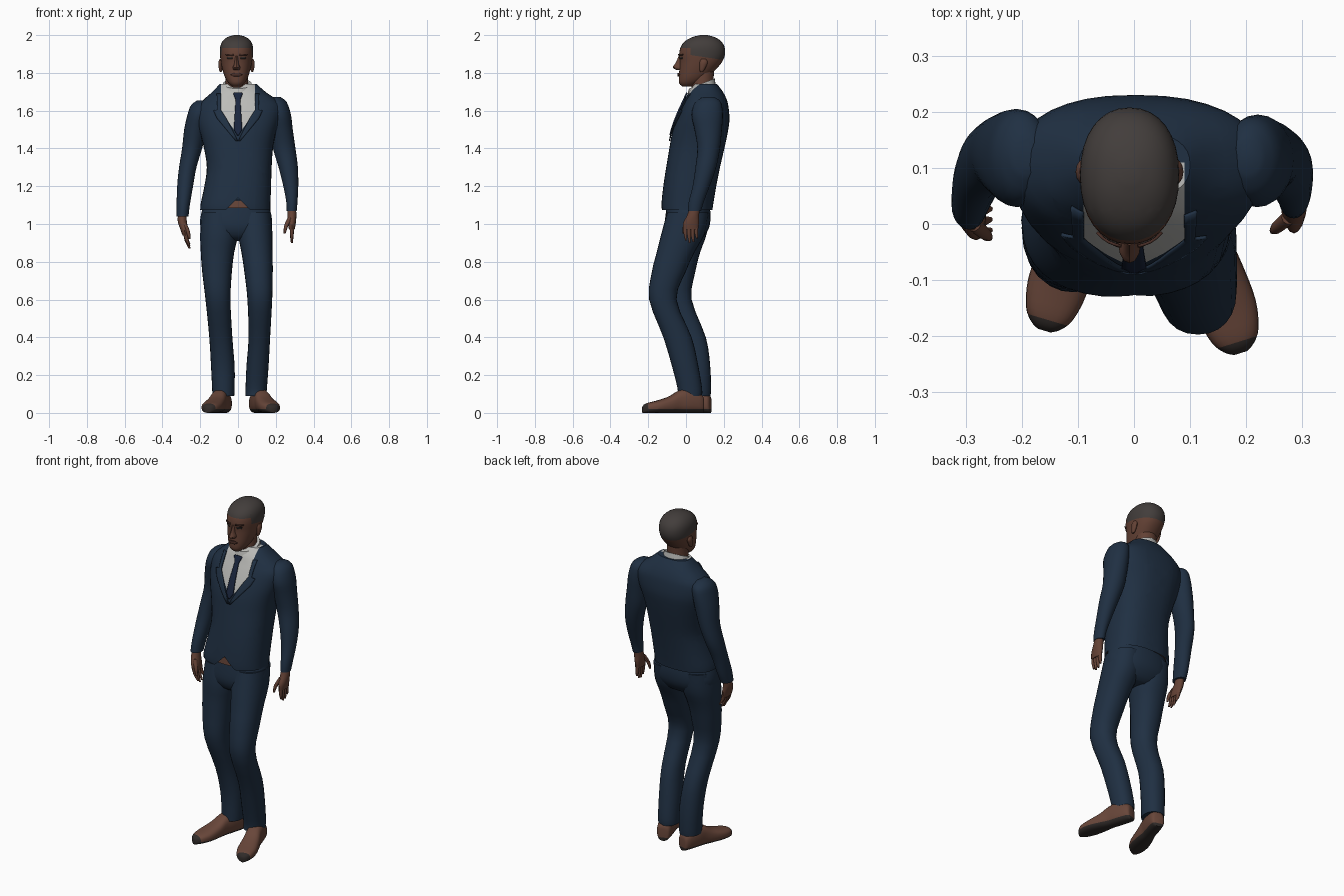
import bpy, bmesh, math
from mathutils import Matrix, Vector
from mathutils.bvhtree import BVHTree


def material(name, r, g, b):
    m = bpy.data.materials.new(name)
    m.diffuse_color = (r, g, b, 1)
    return m


SUIT = material("navy suit", 0.014, 0.029, 0.055)
TIE = material("dark navy tie", 0.010, 0.018, 0.045)
SHIRT = material("white shirt", 0.50, 0.50, 0.48)
SKIN = material("brown skin", 0.125, 0.053, 0.035)
LIPS = material("dark brown skin", 0.065, 0.027, 0.02)
HAIR = material("grey black hair", 0.055, 0.047, 0.044)
SHOE = material("brown leather", 0.14, 0.062, 0.042)
SOLE = material("dark sole", 0.03, 0.024, 0.022)


def finish(name, bm, mat):
    bmesh.ops.recalc_face_normals(bm, faces=bm.faces[:])
    me = bpy.data.meshes.new(name)
    bm.to_mesh(me)
    bm.free()
    me.materials.append(mat)
    ob = bpy.data.objects.new(name, me)
    bpy.context.collection.objects.link(ob)
    return ob


def smooth_rings(rings, sub):
    """Catmull-Rom between rings of (z, x0, x1, y0, y1)."""
    out = []
    for i in range(len(rings) - 1):
        a, b, c, d = (rings[max(i - 1, 0)], rings[i], rings[i + 1],
                      rings[min(i + 2, len(rings) - 1)])
        for k in range(sub):
            t = k / sub
            out.append([0.5 * (2 * q + (r - p) * t + (2 * p - 5 * q + 4 * r - s) * t * t
                               + (3 * q - p - 3 * r + s) * t ** 3)
                        for p, q, r, s in zip(a, b, c, d)])
    return out + [rings[-1]]


def loft(name, rings, mat, n=24, power=2.0, sub=3, matrix=None, caps=True):
    bm = bmesh.new()
    loops = []
    for z, x0, x1, y0, y1 in smooth_rings(rings, sub):
        loop = []
        for i in range(n):
            a = 2 * math.pi * i / n
            c, s = math.cos(a), math.sin(a)
            u = math.copysign(abs(c) ** (2 / power), c)
            v = math.copysign(abs(s) ** (2 / power), s)
            loop.append(bm.verts.new(((x0 + x1) / 2 + u * (x1 - x0) / 2,
                                      (y0 + y1) / 2 + v * (y1 - y0) / 2, z)))
        loops.append(loop)
    for a, b in zip(loops, loops[1:]):
        for i in range(n):
            bm.faces.new((a[i], a[(i + 1) % n], b[(i + 1) % n], b[i]))
    if caps:
        bm.faces.new(loops[0])
        bm.faces.new(loops[-1])
    if matrix:
        bm.transform(matrix)
    return finish(name, bm, mat)


def paint(ob, planes, rule, mat=None):
    """Cut along planes, then recolour (or delete) the faces matching rule."""
    bm = bmesh.new()
    bm.from_mesh(ob.data)
    for co, no in planes:
        bmesh.ops.bisect_plane(bm, geom=bm.verts[:] + bm.edges[:] + bm.faces[:],
                               plane_co=co, plane_no=no)
    hit = [f for f in bm.faces if rule(f.calc_center_median())]
    if mat:
        ob.data.materials.append(mat)
        for f in hit:
            f.material_index = len(ob.data.materials) - 1
    else:
        bmesh.ops.delete(bm, geom=hit, context='FACES')
    bm.to_mesh(ob.data)
    bm.free()


def plate(name, target, rows, mat, thick=0.006, cols=4, steps=4):
    """Thin plate of rows (z, xa, xb) laid on the front of target."""
    tree = BVHTree.FromPolygons([v.co for v in target.data.vertices],
                                [tuple(p.vertices) for p in target.data.polygons])
    fine = [[p + (q - p) * k / steps for p, q in zip(a, b)]
            for a, b in zip(rows, rows[1:]) for k in range(steps)] + [rows[-1]]
    bm = bmesh.new()
    grid = []
    for z, xa, xb in fine:
        line = []
        for k in range(cols + 1):
            x = xa + (xb - xa) * k / cols
            hit = tree.ray_cast(Vector((x, -1, z)), Vector((0, 1, 0)))[0]
            line.append(bm.verts.new((x, (hit.y if hit else 0.05) - thick, z)))
        grid.append(line)
    for a, b in zip(grid, grid[1:]):
        for k in range(cols):
            bm.faces.new((a[k], a[k + 1], b[k + 1], b[k]))
    ob = finish(name, bm, mat)
    mod = ob.modifiers.new("thickness", 'SOLIDIFY')
    mod.thickness, mod.offset = thick, 0
    return ob


# Jacket body with shirt opening and parted hem
jacket = loft("jacket_body", [
    (1.075, -.200, .172, -.130, .140), (1.11, -.197, .172, -.130, .145),
    (1.20, -.178, .175, -.120, .160), (1.30, -.165, .178, -.105, .180),
    (1.40, -.180, .185, -.088, .203), (1.48, -.200, .200, -.074, .220),
    (1.55, -.215, .220, -.052, .230), (1.62, -.212, .230, -.022, .225),
    (1.66, -.180, .200, -.003, .215), (1.70, -.135, .145, .015, .195),
    (1.74, -.098, .100, .045, .165)], SUIT, n=36, power=2.4, caps=False)
bm = bmesh.new()
bm.from_mesh(jacket.data)
bmesh.ops.holes_fill(bm, edges=[e for e in bm.edges if e.is_boundary
                                and e.verts[0].co.z > 1.6])
bm.to_mesh(jacket.data)
bm.free()
paint(jacket, [((0, 0, 1.47), (s * 1.4, 0, -1)) for s in (-1, 1)]
      + [((s * .09, 0, 0), (1, 0, 0)) for s in (-1, 1)] + [((0, .11, 0), (0, 1, 0))],
      lambda c: abs(c.x) < .09 and c.y < .11 and c.z > 1.47 + 1.4 * abs(c.x), SHIRT)
paint(jacket, [((0, 0, 1.14), (s, 0, 1)) for s in (-1, 1)],
      lambda c: c.y < 0 and c.z < 1.14 - abs(c.x))
for side, s in (("right", -1), ("left", 1)):
    plate(side + "_lapel", jacket, [(1.44, 0, s * .012), (1.56, s * .062, s * .112),
                                    (1.60, s * .088, s * .130), (1.605, s * .09, s * .108),
                                    (1.69, s * .09, s * .112)], SUIT)
plate("tie", jacket, [(1.47, -.004, .004), (1.50, -.022, .022), (1.65, -.013, .013),
                      (1.66, -.013, .013), (1.69, -.025, .025), (1.695, -.02, .02)], TIE, .008)

# Neck and shirt collar, the collar sloping down to the front
loft("neck", [(1.66, -.07, .06, .03, .15), (1.74, -.066, .054, .03, .145),
              (1.83, -.066, .05, .035, .15)], SKIN)
slope = Matrix(((1, 0, 0, 0), (0, 1, 0, 0), (0, .4, 1, -.035), (0, 0, 0, 1)))
loft("shirt_collar", [(1.69, -.092, .088, .0, .160), (1.745, -.078, .072, .016, .152)],
     SHIRT, matrix=slope, sub=1)

# Head with hair, ears and face
head = loft("head", [
    (1.728, -.030, .014, -.020, .03), (1.745, -.050, .034, -.036, .07),
    (1.775, -.068, .052, -.038, .115), (1.82, -.083, .066, -.035, .160),
    (1.86, -.091, .075, -.033, .192), (1.90, -.096, .080, -.036, .207),
    (1.94, -.094, .079, -.027, .203), (1.97, -.080, .066, -.002, .183),
    (1.99, -.055, .041, .036, .150), (2.0, -.022, .008, .075, .112)], SKIN, n=32, power=2.2)
paint(head, [((0, 0, 1.932), (0, 0, 1)), ((0, .025, 0), (0, 1, 0)), ((0, .12, 1.88), (0, .15, 1))],
      lambda c: c.z > 1.932 or (c.y > .025 and c.z > 1.88 - .15 * (c.y - .12)), HAIR)
loft("nose", [(1.815, -.024, .008, -.048, 0), (1.828, -.028, .012, -.07, 0),
              (1.85, -.02, .004, -.057, 0), (1.89, -.016, 0, -.038, 0)], SKIN, n=12)
for side, s in (("right", -1), ("left", 1)):
    x = -.008 + s * .083
    loft(side + "_ear", [(1.805, x - .004, x + .004, .075, .090), (1.82, x - .01, x + .01, .072, .100),
                         (1.855, x - .013, x + .013, .072, .115),
                         (1.873, x - .006, x + .006, .08, .105)], SKIN, n=12)
    plate(side + "_eye", head, [(1.874, -.008 + s * .022, -.008 + s * .048),
                                (1.884, -.008 + s * .020, -.008 + s * .050)], SOLE, .002, steps=2)
    plate(side + "_brow", head, [(1.893, -.008 + s * .014, -.008 + s * .055),
                                 (1.901, -.008 + s * .018, -.008 + s * .058)], LIPS, .005, steps=2)
plate("mouth", head, [(1.782, -.024, .008), (1.79, -.038, .022), (1.799, -.022, .006)], LIPS, .005)

# Sleeves
loft("right_sleeve", [
    (1.655, -.215, -.165, .09, .15), (1.63, -.248, -.15, .05, .195), (1.58, -.267, -.15, .03, .205),
    (1.50, -.285, -.165, .045, .20), (1.40, -.296, -.19, .06, .19), (1.30, -.312, -.22, .05, .17),
    (1.20, -.322, -.238, .03, .13), (1.10, -.325, -.255, 0, .10), (1.04, -.325, -.262, -.01, .075)],
    SUIT)
loft("left_sleeve", [
    (1.672, .18, .225, .09, .15), (1.645, .16, .258, .05, .185), (1.58, .16, .28, .03, .195),
    (1.50, .17, .29, .045, .19), (1.40, .185, .304, .06, .18), (1.30, .215, .317, .05, .16),
    (1.20, .24, .319, .035, .125), (1.12, .255, .315, .015, .095), (1.07, .258, .311, .01, .08)],
    SUIT)


# Hands: palm, four fingers and a thumb; lean is the inward drift of the fingertips
def hand(side, s, x, y, z, lean):
    def ring(dz, inward, rx, dy, ry):
        cx = x - s * inward
        return (z + dz, cx - rx, cx + rx, y + dy - ry, y + dy + ry)
    loft(side + "_palm", [ring(.02, 0, .022, .005, .027), ring(-.02, 0, .024, -.005, .032),
                          ring(-.06, lean * .3, .021, -.015, .042),
                          ring(-.095, lean * .5, .015, -.018, .040)], SKIN, n=16)
    for i in range(4):
        dy, length = -.045 + .019 * i, (.072, .085, .08, .062)[i]
        loft(f"{side}_finger_{i + 1}", [
            ring(-.08, lean * .5, .011, dy, .011), ring(-.08 - length * .5, lean * .7, .010, dy, .010),
            ring(-.08 - length, lean * 1.2, .005, dy + .004, .005)], SKIN, n=10)
    loft(side + "_thumb", [ring(-.03, .008, .014, -.03, .013), ring(-.075, .030, .011, -.048, .011),
                           ring(-.115, .038, .005, -.055, .005)], SKIN, n=10)


hand("right", -1, -.295, .03, 1.035, .032)
hand("left", 1, .285, .042, 1.065, .0)

# Hips, belt and trouser legs
loft("trouser_hips", [(1.13, -.17, .155, -.095, .12), (1.05, -.196, .176, -.108, .13),
                      (.98, -.197, .178, -.112, .122), (.93, -.15, .14, -.09, .09),
                      (.91, -.09, .09, -.05, .06)], SUIT, power=2.3)
loft("belt", [(1.085, -.188, .168, -.112, .13), (1.125, -.18, .165, -.110, .125)], SHOE,
     power=2.3, sub=1)
loft("right_trouser_leg", [
    (1.06, -.19, -.01, -.10, .12), (.95, -.2, 0, -.115, .11), (.85, -.197, -.02, -.115, .075),
    (.75, -.19, -.032, -.118, .05), (.60, -.172, -.04, -.115, .03), (.40, -.152, -.03, -.04, .105),
    (.25, -.143, -.018, -.005, .128), (.13, -.137, -.018, 0, .132), (.09, -.135, -.02, 0, .13)],
    SUIT, power=2.2)
loft("left_trouser_leg", [
    (1.06, 0, .175, -.10, .12), (.95, 0, .182, -.13, .10), (.85, .018, .183, -.155, .045),
    (.75, .033, .184, -.18, .0), (.60, .05, .181, -.195, -.05), (.40, .056, .17, -.12, .03),
    (.25, .045, .162, -.075, .065), (.13, .04, .153, -.045, .085), (.09, .04, .15, -.045, .085)],
    SUIT, power=2.2)

# Shoes, lofted from heel to toe, with dark sole and toe tip
STATIONS = [(0, .022, .07), (.04, .038, .10), (.25, .045, .125), (.40, .044, .118),
            (.55, .050, .088), (.75, .054, .066), (.90, .044, .054), (.97, .028, .044),
            (1, .012, .030)]
for side, heel, toe in (("right", (-.065, .13), (-.16, -.19)), ("left", (.09, .09), (.19, -.23))):
    start = Vector((*heel, 0))
    run = Vector((*toe, 0)) - start
    d = run.normalized()
    m = Matrix(((-d.y, 0, d.x, heel[0]), (d.x, 0, d.y, heel[1]), (0, 1, 0, 0), (0, 0, 0, 1)))
    shoe = loft(side + "_shoe", [(t * run.length, -w, w, 0, h) for t, w, h in STATIONS],
                SHOE, power=2.6, matrix=m)
    tip = start + run * .94
    paint(shoe, [((0, 0, .02), (0, 0, 1)), (tip, d)],
          lambda c: c.z < .02 or (c - tip).dot(d) > 0, SOLE)

# Smooth shading everywhere, sharp edges kept
for ob in bpy.data.objects:
    ob.select_set(True)
bpy.context.view_layer.objects.active = jacket
bpy.ops.object.shade_smooth_by_angle(angle=math.radians(40))
